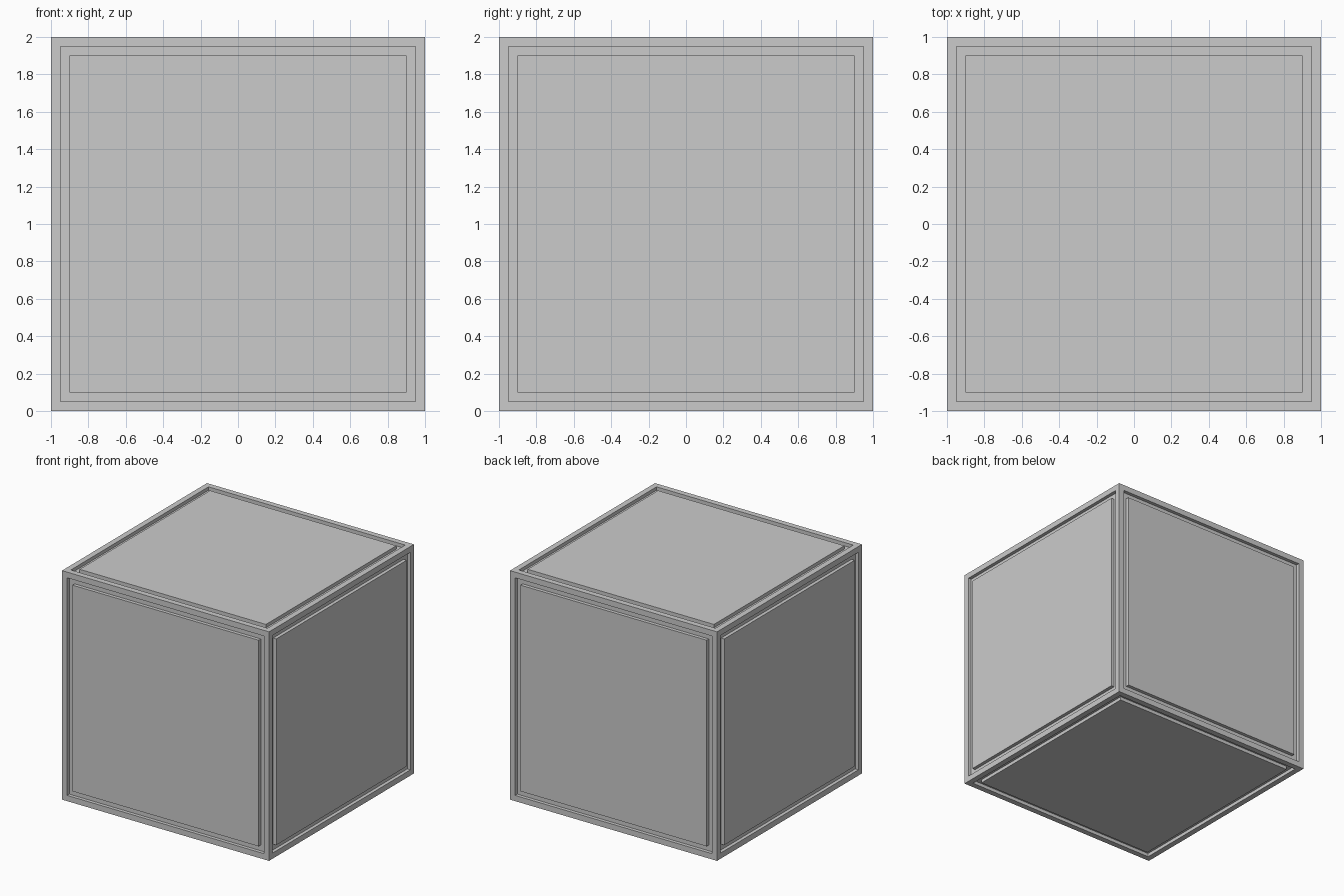
import bpy
import bmesh
from mathutils import Matrix

if "Cube" in bpy.data.objects:
    bpy.data.objects.remove(bpy.data.objects["Cube"])

BORDER = 0.05   # width of the frame and of the groove
DEPTH = 0.03    # groove depth

bm = bmesh.new()
bmesh.ops.create_cube(bm, size=2.0, matrix=Matrix.Translation((0, 0, 1)))
bm.normal_update()
sides = list(bm.faces)


def inset(faces):
    bmesh.ops.inset_individual(bm, faces=faces, thickness=BORDER, use_even_offset=True)
    bm.normal_update()


def push(faces, distance):
    """Extrude each face separately along its own normal."""
    normals = [f.normal.copy() for f in faces]
    new = bmesh.ops.extrude_discrete_faces(bm, faces=faces)["faces"]
    for f in new:
        f.normal_update()
        n = max(normals, key=lambda v: v.dot(f.normal))
        bmesh.ops.translate(bm, verts=list(f.verts), vec=n * distance)
    bm.normal_update()
    return new


# Edge frame, sunken groove, then the panel raised flush with the frame
inset(sides)
sides = push(sides, -DEPTH)
inset(sides)
sides = push(sides, DEPTH)

bmesh.ops.recalc_face_normals(bm, faces=list(bm.faces))
mesh = bpy.data.meshes.new("panelled_crate")
bm.to_mesh(mesh)
bm.free()
crate = bpy.data.objects.new("panelled_crate", mesh)
bpy.context.collection.objects.link(crate)
